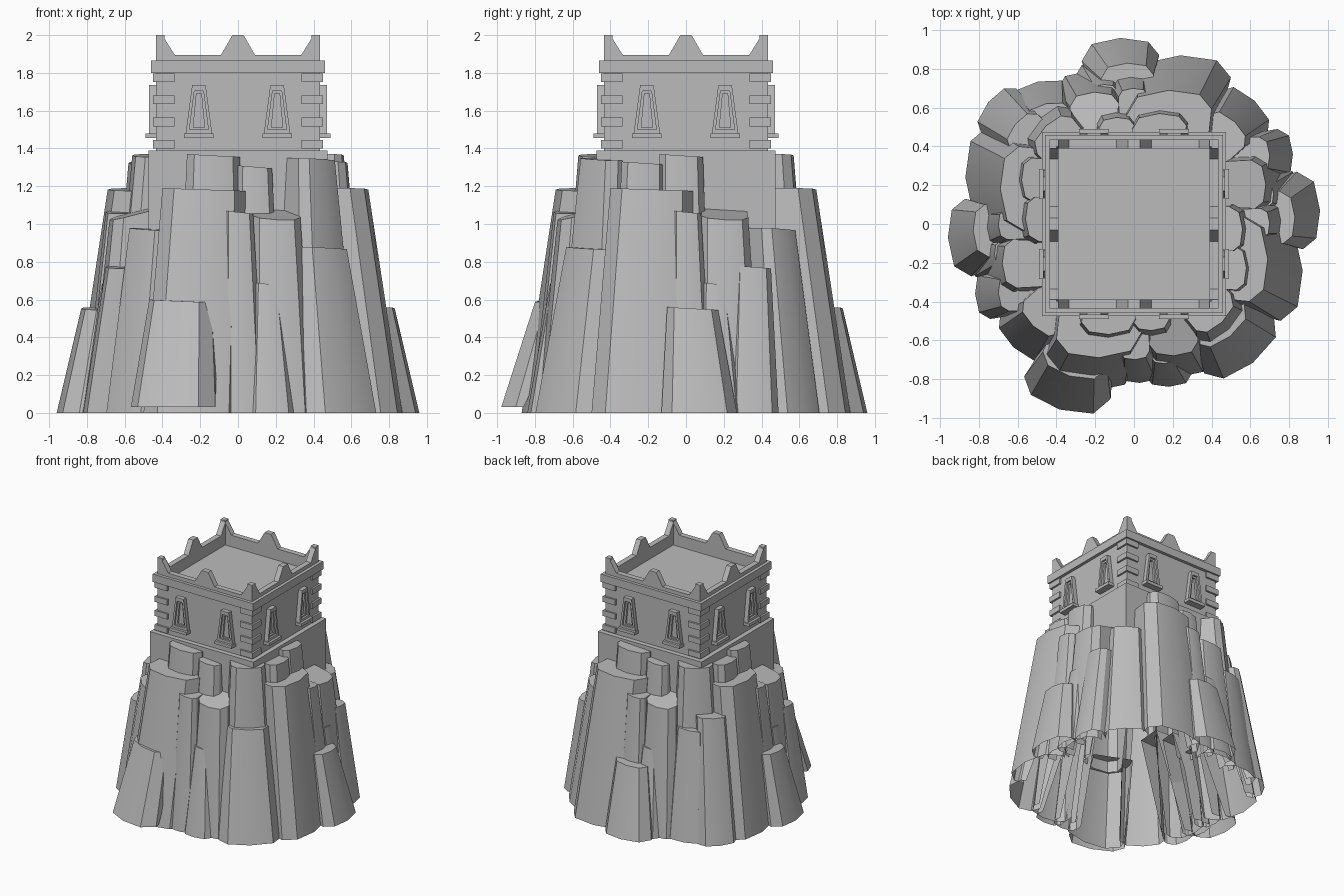
import bpy, bmesh, math
from mathutils import Matrix, Vector

cube = bpy.data.objects.get("Cube")
if cube:
    bpy.data.objects.remove(cube, do_unlink=True)

stone = bpy.data.materials.new("grey stone")
stone.use_nodes = True
GREY = (0.5, 0.5, 0.5, 1)
stone.diffuse_color = GREY
stone.node_tree.nodes["Principled BSDF"].inputs["Base Color"].default_value = GREY

SIDES = ("front", "left", "back", "right")


def finish(name, bm, degrees=0, smooth=False):
    """Turn a bmesh into an object, spun about z."""
    bm.transform(Matrix.Rotation(math.radians(degrees), 4, "Z"))
    mesh = bpy.data.meshes.new(name)
    bm.to_mesh(mesh)
    bm.free()
    mesh.materials.append(stone)
    obj = bpy.data.objects.new(name, mesh)
    bpy.context.collection.objects.link(obj)
    if smooth:
        bpy.ops.object.select_all(action="DESELECT")
        obj.select_set(True)
        bpy.context.view_layer.objects.active = obj
        bpy.ops.object.shade_smooth_by_angle(angle=math.radians(28))
    return obj


def add_box(bm, low, high):
    low, high = Vector(low), Vector(high)
    geom = bmesh.ops.create_cube(bm, size=1)["verts"]
    size = Matrix.Diagonal((*(high - low), 1))
    bmesh.ops.transform(bm, verts=geom, matrix=Matrix.Translation((low + high) / 2) @ size)


def box(name, low, high, degrees=0):
    bm = bmesh.new()
    add_box(bm, low, high)
    return finish(name, bm, degrees)


def strip(bm, a, b, closed=False):
    """Bridge two rows of vertices with quads."""
    for i in range(len(a) if closed else len(a) - 1):
        j = (i + 1) % len(a)
        bm.faces.new((a[i], a[j], b[j], b[i]))


# Rock column: a faceted shell, open below and behind; slope lowers the cap outwards
def column(name, degrees, foot, head, height, start=0, slope=0):
    bm = bmesh.new()

    def row(left, right, reach, z, depth, tilt, slope):
        w = right - left
        shape = ((.04, depth), (0, .22 * w), (.14, .05 * w), (.5, 0),
                 (.87, .08 * w), (1, .3 * w), (.96, depth))
        return [bm.verts.new((left + t * w, drop - reach, z - tilt * t + slope * drop))
                for t, drop in shape]

    low = row(*foot, start, .06 + .25 * (foot[1] - foot[0]), 0, 0)
    high = row(*head, height, .26, .015, slope)
    strip(bm, low, high)
    bm.faces.new(high)
    finish(name, bm, degrees, smooth=True)


# Columns of every side: turn, foot (left, right, reach), head, height
COMMON = {
    "tall_rock": (0, (-.5, .02, .87), (-.4, .04, .69), 1.19),
    "slim_rock": (0, (-.08, .14, .82), (-.07, .08, .7), 1.07),
    "short_rock": (0, (.06, .3, .84), (.09, .22, .72), .69),
    "middle_rock": (0, (.06, .4, .79), (.08, .33, .68), 1.03, 0, .25),
}
LOW = (0, (-.13, .27, .96), (-.1, .17, .83), .56)
# Front and back have one wide corner, the other two sides a stepped one
WIDE_CORNER = {
    "corner_rock": (36, (-.16, .31, .94), (-.1, .22, .76), .88),
    "corner_upper_rock": (42, (-.18, .18, .77), (-.13, .13, .68), 1.35, .5),
    "upper_rock": (0, (-.31, .03, .64), (-.27, .01, .57), 1.37, .5),
    "upper_small_rock": (0, (-.01, .22, .63), (0, .18, .55), 1.31, .5),
}
SPLIT_CORNER = {
    "step_rock": (0, (.23, .49, .82), (.26, .45, .7), .78),
    "corner_rock": (45, (-.16, .18, .89), (-.12, .13, .74), .98),
    "upper_rock": (0, (-.15, .12, .64), (-.14, .09, .56), 1.37, .5),
    "upper_small_rock": (0, (-.38, -.1, .65), (-.34, -.11, .58), 1.33, .5),
}
# The back corner is broken into two narrower columns
BACK_CORNER = {
    "step_rock": (10, (.19, .53, .81), (.22, .46, .69), .88),
    "corner_rock": (49, (-.13, .17, .98), (-.1, .13, .8), .98),
}

for k, side in enumerate(SIDES):
    rocks = COMMON | (SPLIT_CORNER if k % 2 else WIDE_CORNER)
    if side != "front":
        rocks["low_rock"] = LOW
    if side == "back":
        rocks |= BACK_CORNER
    for label, (turn, *shape) in rocks.items():
        column(f"{side}_{label}", k * 90 + turn, *shape)

# Broad leaning boulder at the front
column("front_boulder", -19, (-.28, .18, 1.03), (-.23, .11, .85), .6, .03)

# Tower body: plinth, then walls topped by the roof floor
box("plinth", (-.475, -.475, .9), (.475, .475, 1.39))
box("tower_walls", (-.435, -.435, 1.39), (.435, .435, 1.8))


# Parapet: low wall with peaks at the middle and at both corners
def parapet(name, degrees):
    half, base, dip, peak = .435, 1.8, 1.895, 2
    right = [(.03, peak), (.09, dip), (.335, dip), (.4, peak), (half, peak)]
    outline = [(-x, z) for x, z in reversed(right)] + right
    bm = bmesh.new()
    rows = []
    for y in (-half, -.39):
        top = [bm.verts.new((x, y, z)) for x, z in outline]
        bottom = [bm.verts.new((x, y, base)) for x, z in outline]
        strip(bm, bottom, top)
        rows.append((top, bottom))
    strip(bm, rows[0][0], rows[1][0])
    strip(bm, rows[1][1], rows[0][1])
    for end in (0, -1):
        bm.faces.new([rows[0][0][end], rows[1][0][end], rows[1][1][end], rows[0][1][end]])
    bmesh.ops.recalc_face_normals(bm, faces=bm.faces)
    finish(name, bm, degrees)


# Window: tapered frame stepping back twice, standing on a sill
def window(name, degrees, centre):
    bm = bmesh.new()
    wall = -.435
    outer, middle, inner = ((.07, .036, 1.48, 1.735), (.05, .024, 1.5, 1.705),
                            (.03, .013, 1.51, 1.69))

    def loop(shape, out):
        bottom, top, z_low, z_high = shape
        points = ((-bottom, z_low), (bottom, z_low), (top, z_high), (-top, z_high))
        return [bm.verts.new((centre + x, wall - out, z)) for x, z in points]

    loops = [loop(outer, 0), loop(outer, .035), loop(middle, .035),
             loop(middle, .02), loop(inner, .02), loop(inner, .004)]
    for a, b in zip(loops, loops[1:]):
        strip(bm, a, b, closed=True)
    bm.faces.new(loops[-1])
    add_box(bm, (centre - .078, wall - .055, 1.455), (centre + .078, wall, 1.48))
    finish(name, bm, degrees)


for k, side in enumerate(SIDES):
    angle = k * 90
    parapet(f"{side}_parapet", angle)
    box(f"{side}_cornice", (-.46, -.46, 1.8), (.46, -.39, 1.865), angle)
    for label, x in (("first", -.207), ("second", .207)):
        window(f"{side}_{label}_window", angle, x)
    # Corner stones wrap around the corner in an L
    bm = bmesh.new()
    for i in range(4):
        z = 1.4 + i * .117
        add_box(bm, (-.45, -.45, z), (-.335, -.42, z + .046))
        add_box(bm, (-.45, -.45, z), (-.42, -.335, z + .046))
    finish(f"{side}_corner_stones", bm, angle)
